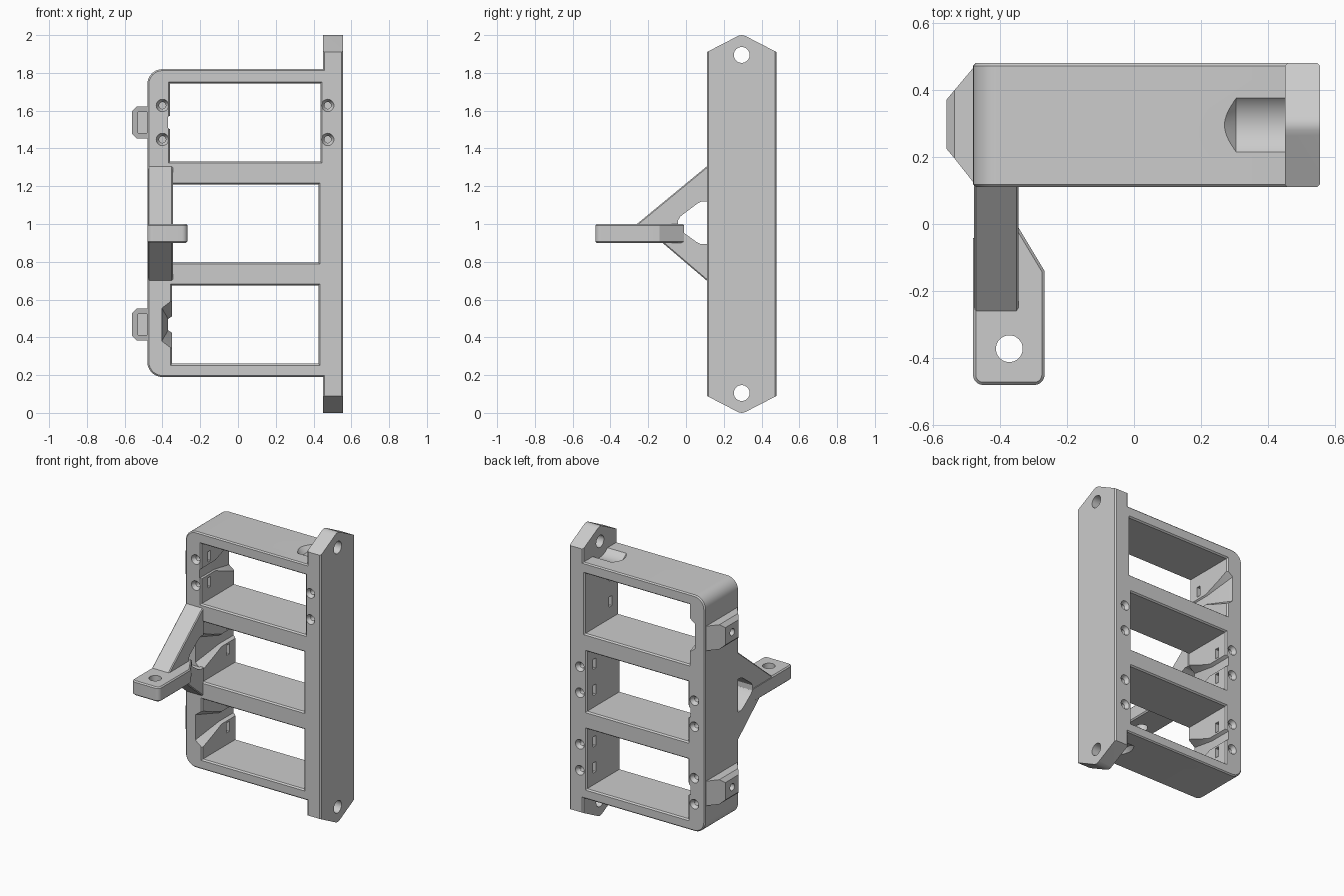
import bpy, bmesh
from math import sin, cos, pi, radians

if "Cube" in bpy.data.objects:
    bpy.data.objects.remove(bpy.data.objects["Cube"])

Y0, Y1, YM = 0.11, 0.48, 0.295          # front, back and middle of the frame
WINDOWS = (0.4675, 1.0025, 1.5375)      # window centre heights


def loft(name, loops, bevel=0.0):
    """Closed solid skinned through matching loops of points."""
    bm = bmesh.new()
    rings = [[bm.verts.new(p) for p in lp] for lp in loops]
    n = len(rings[0])
    for a, b in zip(rings, rings[1:]):
        for i in range(n):
            j = (i + 1) % n
            bm.faces.new((a[i], a[j], b[j], b[i]))
    caps = [bm.faces.new(rings[0]), bm.faces.new(rings[-1])]
    bmesh.ops.recalc_face_normals(bm, faces=bm.faces)
    if bevel:
        edges = list({e for f in caps for e in f.edges})
        bmesh.ops.bevel(bm, geom=edges, offset=bevel, segments=1, affect='EDGES')
    me = bpy.data.meshes.new(name)
    bm.to_mesh(me)
    bm.free()
    ob = bpy.data.objects.new(name, me)
    bpy.context.collection.objects.link(ob)
    return ob


def place(pts, axis, d):
    """Put 2D points on a plane across the given axis."""
    put = {'x': lambda a, b: (d, a, b), 'y': lambda a, b: (a, d, b),
           'z': lambda a, b: (a, b, d)}[axis]
    return [put(a, b) for a, b in pts]


def prism(name, pts, axis, lo, hi, bevel=0.0):
    return loft(name, [place(pts, axis, lo), place(pts, axis, hi)], bevel)


def rect(a0, a1, b0, b1):
    return [(a0, b0), (a1, b0), (a1, b1), (a0, b1)]


def circle(ca, cb, r, n=32):
    return [(ca + r * cos(2 * pi * i / n), cb + r * sin(2 * pi * i / n)) for i in range(n)]


def arc(ca, cb, r, start, n=8):
    """Quarter arc for a rounded corner, start angle in degrees."""
    return [(ca + r * cos(radians(start + 90 * i / n)),
             cb + r * sin(radians(start + 90 * i / n))) for i in range(n + 1)]


def cut(target, cutter):
    cutter.hide_render = True
    mod = target.modifiers.new("cut", 'BOOLEAN')
    mod.operation, mod.solver, mod.object = 'DIFFERENCE', 'EXACT', cutter
    bpy.context.view_layer.objects.active = target
    bpy.ops.object.modifier_apply(modifier=mod.name)
    bpy.data.objects.remove(cutter)


# Frame with the tall mounting rail on its right
outline = (arc(-0.40, 0.27, 0.08, 180) +
           [(0.45, 0.19), (0.45, -0.02), (0.555, -0.02), (0.555, 2.02), (0.45, 2.02), (0.45, 1.82)] +
           arc(-0.40, 1.74, 0.08, 90))
frame = prism("frame", outline, 'y', Y0, Y1, 0.008)

# Pointed rail ends, rail holes and screwdriver clearance
tip = [(0.05, 1.879), (0.265, 1.99), (0.28, 1.997), (0.295, 2.0), (0.31, 1.997),
       (0.325, 1.99), (0.54, 1.879), (0.54, 2.1), (0.05, 2.1)]
for flip in (False, True):
    def fz(z):
        return 2 - z if flip else z
    cut(frame, prism("tip_cutter", [(y, fz(z)) for y, z in tip], 'x', 0.3, 0.7))
    zc = fz(1.895)
    cut(frame, prism("rail_hole_cutter", circle(YM, zc, 0.042), 'x', 0.4, 0.6))
    cut(frame, loft("clearance_cutter", [place(circle(YM, zc, r, 48), 'x', x)
                    for r, x in ((0.01, 0.205), (0.11, 0.305), (0.11, 0.45))]))

for k, zc in enumerate(WINDOWS):
    top = k == 2

    def fy(y):
        # the top bay is fitted from the front, the other two from the back
        return 2 * YM - y if top else y

    # Window with chamfered rims
    x0, x1 = (-0.36, 0.437) if top else (-0.35, 0.425)
    cut(frame, loft("window_cutter", [
        place(rect(x0 - e, x1 + e, zc - 0.207 - e, zc + 0.207 + e), 'y', y)
        for e, y in ((0.01, 0.108), (0, 0.12), (0, 0.47), (0.01, 0.482))]))

    # Tapered cable notch in the left wall, with a narrow channel behind it
    notch = []
    for y, x, h, w in ((0.10, -0.405, 0.09, 0.17), (0.32, -0.37, 0.03, 0.075), (0.50, -0.37, 0.03, 0.075)):
        notch.append(place([(-0.30, zc - w), (x, zc - h), (x, zc + h), (-0.30, zc + w)], 'y', fy(y)))
    cut(frame, loft("notch_cutter", notch))

    # Screw holes with a countersink, each crossed by a nut slot
    for xs, xa, xb in ((-0.40, -0.435, -0.33), (0.475, 0.41, 0.51)):
        for zs in (zc - 0.09, zc + 0.09):
            cut(frame, loft("screw_cutter", [place(circle(xs, zs, r, 20), 'y', fy(y))
                            for r, y in ((0.034, 0.485), (0.032, 0.475), (0.018, 0.455), (0.018, 0.30))]))
            cut(frame, prism("slot_cutter", rect(xa, xb, zs - 0.035, zs + 0.035), 'y',
                             fy(0.375), fy(0.405)))

# Side nut bosses: pocket open to the front, screw hole from the side
for name, zc in (("lower_nut_boss", WINDOWS[0]), ("upper_nut_boss", WINDOWS[2])):
    boss = loft(name, [place(rect(a, b, zc - h, zc + h), 'x', x) for x, a, b, h in
                       ((-0.472, 0.115, 0.475, 0.085), (-0.535, 0.195, 0.40, 0.085),
                        (-0.56, 0.225, 0.37, 0.06))])
    cut(boss, prism("pocket_cutter", rect(0.05, 0.345, zc - 0.055, zc + 0.055), 'x', -0.53, -0.481))
    cut(boss, prism("boss_hole_cutter", circle(YM, zc, 0.024, 24), 'x', -0.6, -0.5))

# Forked arm reaching forward, with a cable opening
arm = prism("forked_arm", [(0.12, 1.305), (0.11, 1.305), (-0.26, 1.0), (-0.26, 0.905), (-0.13, 0.905),
                           (0.11, 0.70), (0.12, 0.70)], 'x', -0.477, -0.345, 0.006)
cut(arm, prism("opening_cutter", [(0.16, 1.12), (0.085, 1.12), (0.06, 1.108), (-0.03, 1.04), (-0.042, 1.02),
                                  (-0.042, 0.985), (-0.03, 0.967), (0.055, 0.905), (0.08, 0.893),
                                  (0.16, 0.893)], 'x', -0.6, -0.2))

# Flat tab with a vertical hole at the end of the arm
tab = prism("arm_tab", arc(-0.45, -0.45, 0.03, 180) + arc(-0.297, -0.45, 0.03, 270) +
            [(-0.267, -0.14), (-0.345, -0.01), (-0.36, -0.01), (-0.36, -0.042), (-0.48, -0.042)],
            'z', 0.9, 1.0, 0.008)
cut(tab, prism("tab_hole_cutter", circle(-0.372, -0.372, 0.04), 'z', 0.8, 1.1))

# Smooth the rounded surfaces, keep edges sharp
for ob in bpy.context.scene.objects:
    ob.select_set(True)
bpy.ops.object.shade_smooth_by_angle(angle=radians(25))
